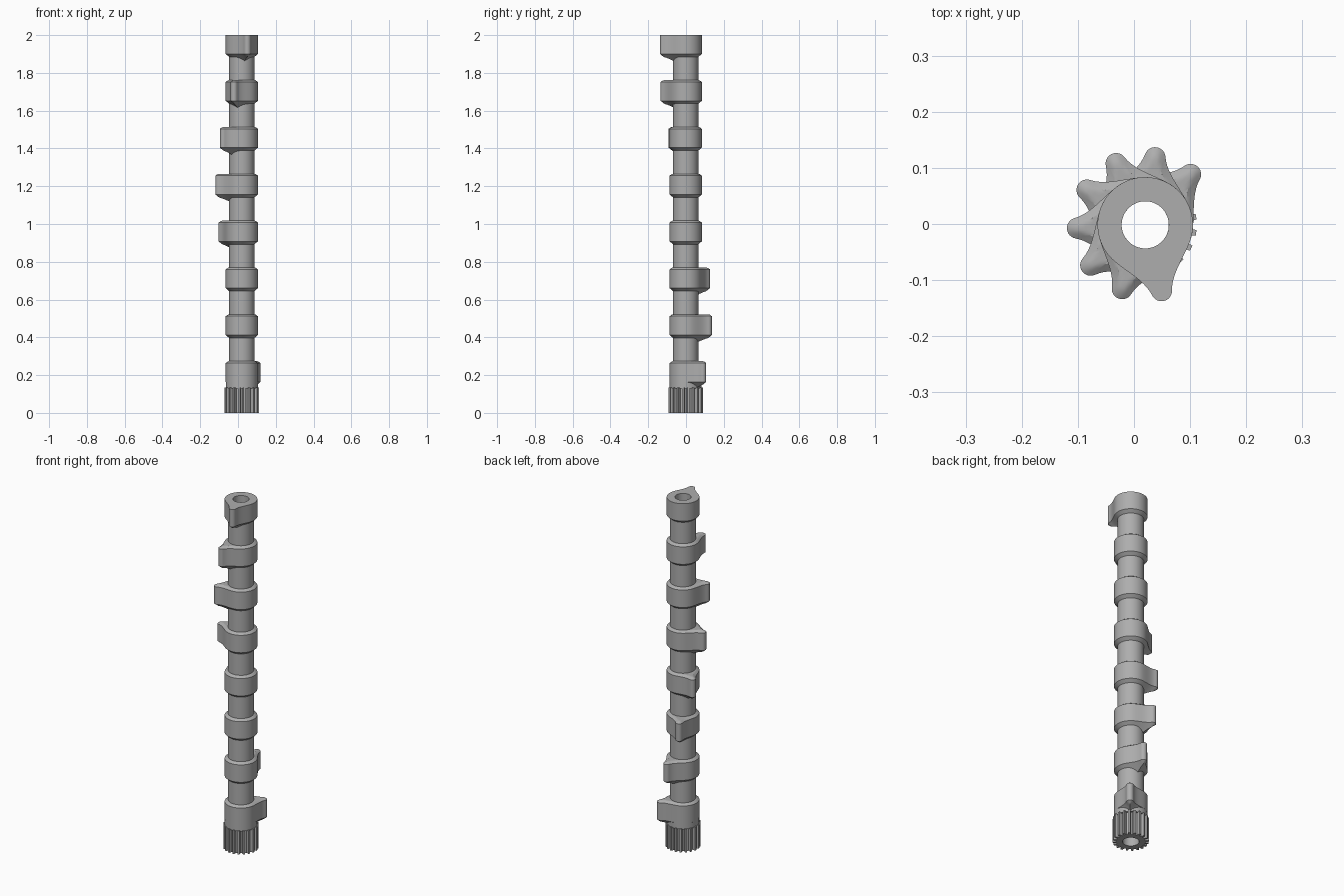
import bpy, bmesh
from math import sin, cos, pi, radians, hypot
from mathutils import Vector
from mathutils.geometry import interpolate_bezier, intersect_point_line

if "Cube" in bpy.data.objects:
    bpy.data.objects.remove(bpy.data.objects["Cube"], do_unlink=True)

AXIS = Vector((0.02, -0.0015, 0))
SHAFT_R, BORE_R, BASE_R = 0.067, 0.042, 0.085
LOBES, PITCH, LOBE_H = 8, 0.248, 0.1
GEAR_H = 0.135

steel = bpy.data.materials.new("grey steel")
steel.use_nodes = True
GREY = (0.42, 0.42, 0.42, 1)
steel.diffuse_color = GREY
steel.node_tree.nodes["Principled BSDF"].inputs["Base Color"].default_value = GREY


def circle(r, n):
    return [Vector((r * cos(2 * pi * i / n), r * sin(2 * pi * i / n), 0)) for i in range(n)]


def loft(name, loops, angle=0.0):
    """Join a closed cycle of equal loops into a ring-shaped solid."""
    bm = bmesh.new()
    rows = [[bm.verts.new(p) for p in loop] for loop in loops]
    n = len(rows[0])
    for a, b in zip(rows, rows[1:] + rows[:1]):
        for i in range(n):
            j = (i + 1) % n
            bm.faces.new((a[i], a[j], b[j], b[i]))
    bmesh.ops.recalc_face_normals(bm, faces=bm.faces)
    mesh = bpy.data.meshes.new(name)
    bm.to_mesh(mesh)
    bm.free()
    mesh.materials.append(steel)
    obj = bpy.data.objects.new(name, mesh)
    bpy.context.collection.objects.link(obj)
    obj.location = AXIS
    obj.rotation_euler.z = angle
    bpy.ops.object.select_all(action="DESELECT")
    obj.select_set(True)
    bpy.context.view_layer.objects.active = obj
    bpy.ops.object.shade_smooth_by_angle(angle=radians(30))
    return obj


def at(loop, z):
    return [Vector((p.x, p.y, z)) for p in loop]


def tube(name, outer, inner, z0, z1):
    return loft(name, [at(outer, z0), at(outer, z1), at(inner, z1), at(inner, z0)])


def cam_outline():
    """Base circle blended by concave flanks into a rounded nose along +x."""
    blend, tip_a, tip_c, tip_r, pull = radians(57), radians(78), 0.121, 0.0187, 0.03
    nose = [Vector((tip_c + tip_r * cos(tip_a * i / 6), tip_r * sin(tip_a * i / 6), 0))
            for i in range(7)]
    base = Vector((BASE_R * cos(blend), BASE_R * sin(blend), 0))
    flank = interpolate_bezier(
        nose[-1], nose[-1] + pull * Vector((-sin(tip_a), cos(tip_a), 0)),
        base + pull * Vector((sin(blend), -cos(blend), 0)), base, 12)
    steps = 24
    arc = [blend + (pi - blend) * i / steps for i in range(1, steps + 1)]
    half = nose + [p.to_3d() for p in flank[1:]]
    half += [Vector((BASE_R * cos(a), BASE_R * sin(a), 0)) for a in arc]
    return half + [Vector((p.x, -p.y, 0)) for p in reversed(half[1:-1])]


def edge_distance(p, loop):
    best = 1.0
    for a, b in zip(loop, loop[1:] + loop[:1]):
        q, t = intersect_point_line(p, a, b)
        q = a.lerp(b, min(max(t, 0), 1))
        best = min(best, (p - q).length)
    return best


# Concentric loops from the cam edge in to the shaft, with their edge distances
outline = cam_outline()
inner = [p * ((SHAFT_R - 0.001) / hypot(p.x, p.y)) for p in outline]
rings = []
for f in (0, 0.15, 0.3, 0.45, 0.6, 0.8, 1):
    loop = [p.lerp(q, f) for p, q in zip(outline, inner)]
    rings.append([(p, edge_distance(p, outline) if f else 0) for p in loop])

# Cam lobes: small chamfer on top, sloping support underneath
for k in range(LOBES):
    top = 2.0 - PITCH * (LOBES - 1 - k)
    low = top - LOBE_H
    cap = 0 if k == LOBES - 1 else 0.01
    under = [[Vector((p.x, p.y, low - 0.85 * d)) for p, d in r] for r in reversed(rings)]
    over = [[Vector((p.x, p.y, top + min(0.7 * d, cap))) for p, d in r] for r in rings]
    loft(f"cam_lobe_{k + 1}", under + over, radians(48 + 33.7 * k))

# Hollow shaft and the collar joining the lowest lobe to the gear
tube("shaft", circle(SHAFT_R, 64), circle(BORE_R, 64), 0.01, 2.0)
tube("collar", circle(BASE_R - 0.0003, 64), circle(SHAFT_R - 0.002, 64), GEAR_H - 0.005, 0.17)

# Toothed drive gear
TEETH, ROOT_R, TIP_R = 20, 0.074, 0.092
teeth = []
for i in range(TEETH):
    mid = 2 * pi * (i + 0.5) / TEETH
    for r, off in ((ROOT_R, -0.3), (TIP_R, -0.17), (TIP_R, 0.17), (ROOT_R, 0.3)):
        a = mid + off * 2 * pi / TEETH
        teeth.append(Vector((r * cos(a), r * sin(a), 0)))
bore = [p * (BORE_R / p.length) for p in teeth]
tube("drive_gear", teeth, bore, 0, GEAR_H)
